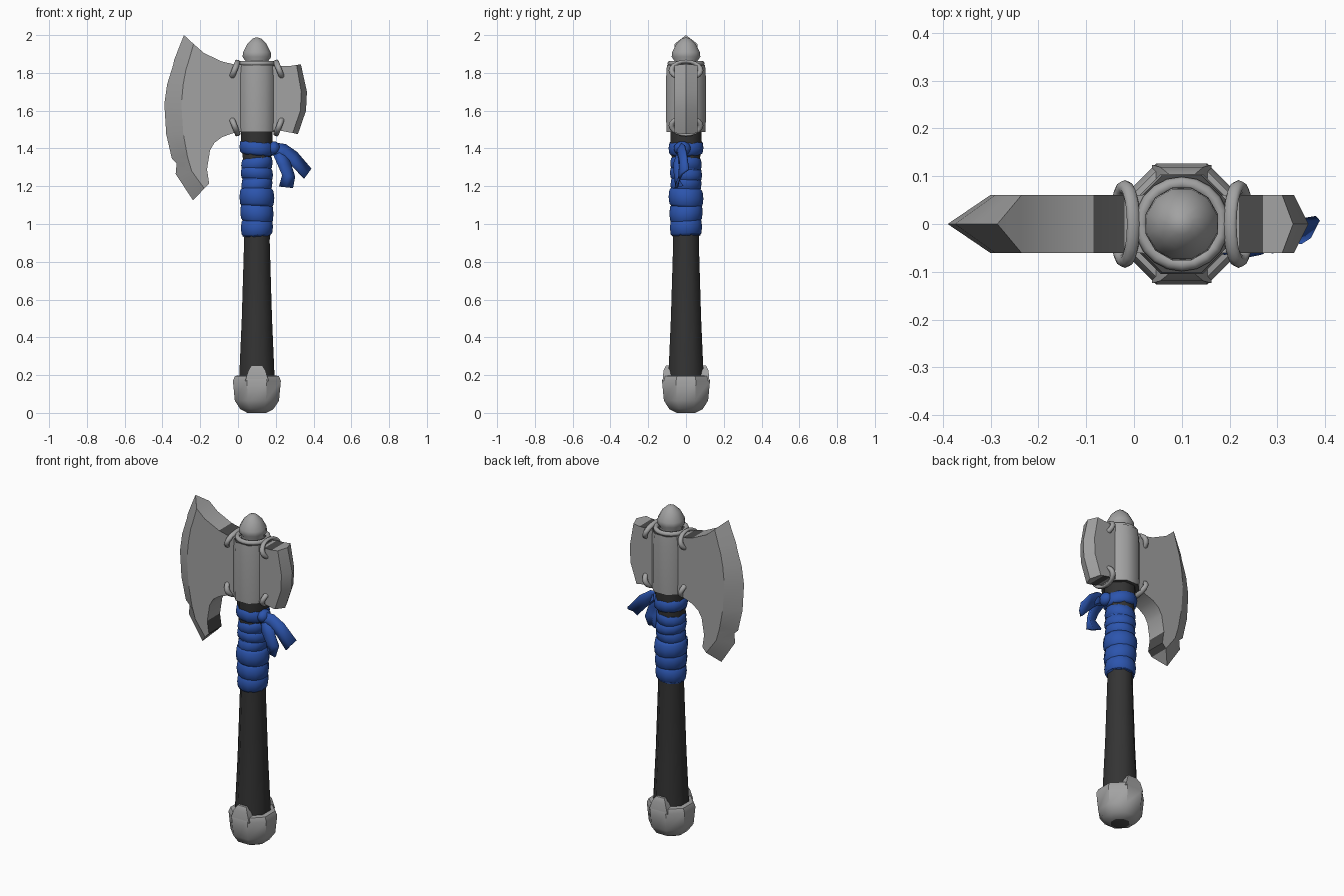
import bpy, bmesh, math
from mathutils import Vector

if "Cube" in bpy.data.objects:
    bpy.data.objects.remove(bpy.data.objects["Cube"])

AX = 0.1  # x of the handle axis


def mat(name, rgb):
    m = bpy.data.materials.new(name)
    m.diffuse_color = (*rgb, 1)
    m.use_nodes = True
    m.node_tree.nodes["Principled BSDF"].inputs["Base Color"].default_value = m.diffuse_color
    return m


STEEL = mat("steel_grey", (0.36, 0.36, 0.36))
SHADE = mat("dark_steel", (0.07, 0.07, 0.07))
GRIP = mat("grip_black", (0.034, 0.034, 0.034))
CLOTH = mat("cloth_blue", (0.025, 0.09, 0.42))


def smooth(ob, angle):
    bpy.ops.object.select_all(action='DESELECT')
    ob.select_set(True)
    bpy.context.view_layer.objects.active = ob
    bpy.ops.object.shade_smooth_by_angle(angle=math.radians(angle))


def finish(name, bm, mats, angle=35):
    bmesh.ops.recalc_face_normals(bm, faces=bm.faces)
    me = bpy.data.meshes.new(name)
    bm.to_mesh(me)
    bm.free()
    for m in mats:
        me.materials.append(m)
    ob = bpy.data.objects.new(name, me)
    bpy.context.collection.objects.link(ob)
    smooth(ob, angle)
    return ob


def lathe(name, profile, mats, sides=8, tilt=(0, 0), angle=35, rule=None):
    """Turn (radius to flat, z) pairs about the handle axis; tilt slopes the rings."""
    bm = bmesh.new()
    k = 1 / math.cos(math.pi / sides)
    rings = []
    for r, z in profile:
        ring = []
        for i in range(sides):
            a = (i + 0.5) * 2 * math.pi / sides
            x, y = r * k * math.cos(a), r * k * math.sin(a)
            ring.append(bm.verts.new((AX + x, y, z + tilt[0] * x + tilt[1] * y)))
        rings.append(ring)
    for a, b in zip(rings, rings[1:]):
        for i in range(sides):
            j = (i + 1) % sides
            bm.faces.new((a[i], a[j], b[j], b[i]))
    bm.faces.new(rings[0])
    bm.faces.new(rings[-1])
    if rule:
        for f in bm.faces:
            f.material_index = rule(f.calc_center_median())
    return finish(name, bm, mats, angle)


# Pommel with dark underside, and its raised front and back tabs
lathe("pommel", [(0.05, 0.0), (0.088, 0.02), (0.117, 0.065), (0.127, 0.17), (0.116, 0.195), (0.088, 0.2)],
      [STEEL, SHADE], angle=40, rule=lambda c: int(c.z < 0.005))
for side, label in ((-1, "front"), (1, "back")):
    bm = bmesh.new()
    vs = []
    for z, w, y0, y1 in ((0.17, 0.062, 0.08, 0.124), (0.225, 0.045, 0.08, 0.119), (0.252, 0.028, 0.08, 0.105)):
        vs.append([bm.verts.new((AX + sx * w, side * y, z))
                   for sx, y in ((-1, y0), (1, y0), (1, y1), (-1, y1))])
    for a, b in zip(vs, vs[1:]):
        for i in range(4):
            bm.faces.new((a[i], a[(i + 1) % 4], b[(i + 1) % 4], b[i]))
    bm.faces.new(vs[0])
    bm.faces.new(vs[-1])
    finish("pommel_tab_" + label, bm, [STEEL])

# Handle
lathe("handle", [(0.094, 0.18), (0.08, 0.5), (0.068, 0.9), (0.07, 1.3), (0.083, 1.44), (0.083, 1.52)],
      [GRIP], angle=50)

# Cloth wrap: overlapping bulged bands, each sloped differently
bands = [(0.935, 1.03, 0.083, 0.05, 0.03), (1.01, 1.11, 0.086, -0.08, 0.06), (1.09, 1.19, 0.09, -0.03, -0.06),
         (1.17, 1.25, 0.08, 0.1, 0.05), (1.23, 1.30, 0.083, -0.06, -0.08), (1.28, 1.355, 0.081, 0.1, -0.05),
         (1.365, 1.44, 0.09, -0.08, 0.02)]
for n, (z0, z1, r, tx, ty) in enumerate(bands):
    h = z1 - z0
    lathe(f"cloth_band_{n + 1}", [(r - 0.014, z0), (r - 0.002, z0 + 0.15 * h), (r + 0.002, z0 + 0.5 * h),
                                 (r - 0.002, z0 + 0.85 * h), (r - 0.014, z1)],
          [CLOTH], sides=12, tilt=(tx, ty), angle=60)
lathe("cloth_underlayer", [(0.076, 0.94), (0.076, 1.345)], [CLOTH], sides=12, tilt=(0.08, 0), angle=60)

# Knot and loose ribbon ends
bpy.ops.mesh.primitive_uv_sphere_add(segments=12, ring_count=8, radius=1, location=(0.19, -0.02, 1.40))
knot = bpy.context.object
knot.name = "cloth_knot"
knot.scale = (0.035, 0.045, 0.038)
knot.data.materials.append(CLOTH)
smooth(knot, 60)


def ribbon(name, upper, lower):
    bm = bmesh.new()
    rows = [(bm.verts.new(a), bm.verts.new([(p + q) / 2 - (0.012 if i == 1 else 0) for i, (p, q) in
                                            enumerate(zip(a, b))]), bm.verts.new(b))
            for a, b in zip(upper, lower)]
    for r, s in zip(rows, rows[1:]):
        for i in (0, 1):
            bm.faces.new((r[i], r[i + 1], s[i + 1], s[i]))
    ob = finish(name, bm, [CLOTH], 50)
    mod = ob.modifiers.new("thickness", 'SOLIDIFY')
    mod.thickness = 0.014
    mod.offset = 0


ribbon("ribbon_long", [(0.17, -0.03, 1.43), (0.25, -0.01, 1.42), (0.31, 0.0, 1.378), (0.385, 0.012, 1.29)],
       [(0.17, -0.04, 1.37), (0.235, -0.04, 1.355), (0.285, -0.03, 1.31), (0.35, -0.035, 1.24)])
ribbon("ribbon_short", [(0.24, -0.02, 1.40), (0.28, -0.04, 1.31), (0.30, -0.035, 1.25), (0.29, -0.055, 1.19)],
       [(0.18, -0.03, 1.38), (0.207, -0.06, 1.32), (0.235, -0.055, 1.26), (0.22, -0.02, 1.2)])

# Axe head plate: flat cheeks, square top and bottom walls, sharpened ends
T = 0.061
left_edge = [(-.238, 1.125), (-.33, 1.265), (-.325, 1.322), (-.35, 1.345), (-.38, 1.475), (-.39, 1.635),
             (-.375, 1.74), (-.344, 1.84), (-.337, 1.872), (-.286, 2.0)]
left_ridge = [(-.1785, 1.188), (-.245, 1.28), (-.26, 1.33), (-.268, 1.36), (-.29, 1.48), (-.3, 1.635),
              (-.29, 1.74), (-.275, 1.82), (-.262, 1.86), (-.235, 1.953)]
top = [(-.18, 1.905), (-.085, 1.86), (-.02, 1.845), (.22, 1.835), (.27, 1.836)]
right_ridge = [(.31, 1.842), (.335, 1.7), (.33, 1.6), (.29, 1.482)]
right_edge = [(.333, 1.845), (.365, 1.7), (.36, 1.6), (.317, 1.475)]
bottom = [(.27, 1.485), (.22, 1.495), (0, 1.49), (-.085, 1.46), (-.125, 1.43), (-.148, 1.39), (-.164, 1.29),
          (-.153, 1.215)]
bm = bmesh.new()
loop = left_ridge + top + right_ridge + bottom
front = [bm.verts.new((x, -T, z)) for x, z in loop]
back = [bm.verts.new((x, T, z)) for x, z in loop]
bm.faces.new(front)
bm.faces.new(back)
nl, nt, nr = len(left_ridge), len(top), len(right_ridge)
r0 = nl + nt
for start, edge in ((0, left_edge), (r0, right_edge)):
    ev = [bm.verts.new((x, 0, z)) for x, z in edge]
    n = len(ev)
    for skin in (front, back):
        for i in range(n - 1):
            bm.faces.new((skin[start + i], skin[start + i + 1], ev[i + 1], ev[i]))
    for i in (0, n - 1):
        bm.faces.new((front[start + i], ev[i], back[start + i]))
for i in range(len(loop)):
    j = (i + 1) % len(loop)
    if i < nl - 1 or r0 <= i < r0 + nr - 1:
        continue
    f = bm.faces.new((front[i], front[j], back[j], back[i]))
    c = f.calc_center_median()
    # darkened walls beside the rings and inside the lower horn
    if -.085 < c.x < -.02 and c.z > 1.8 or .22 < c.x < .27 or c.z < 1.27:
        f.material_index = 1
finish("axe_head", bm, [STEEL, SHADE], 32)

# Socket around the handle, collar and cap knob
lathe("head_socket", [(0.103, 1.488), (0.105, 1.55), (0.105, 1.78), (0.101, 1.842)], [STEEL, SHADE], angle=50,
      rule=lambda c: int(c.z > 1.84 or c.z < 1.49))
lathe("cap_knob", [(0.065, 1.83), (0.06, 1.862), (0.076, 1.885), (0.073, 1.91), (0.05, 1.955), (0.022, 1.982),
                   (0.006, 1.987)], [STEEL], sides=12, angle=60)


def torus(name, loc, major, minor, rot=0, scale=(1, 1, 1)):
    bpy.ops.mesh.primitive_torus_add(major_segments=20, minor_segments=8, major_radius=major,
                                     minor_radius=minor, location=loc, rotation=(0, rot, 0))
    ob = bpy.context.object
    ob.name = name
    ob.scale = scale
    ob.data.materials.append(STEEL)
    smooth(ob, 60)


torus("cap_collar", (AX, 0, 1.85), 0.085, 0.014)

# Four binding rings, threaded through the plate and leaning away from the socket
for sx, xs in ((-1, "left"), (1, "right")):
    for sz, zs in ((1, "upper"), (-1, "lower")):
        dx, dz = -sx * sz * 0.045, 0.115
        torus(f"ring_{zs}_{xs}", (AX + sx * 0.119, 0, 1.667 + sz * 0.146), 0.077, 0.015,
              math.atan2(-dz, dx), (0.65, 1, 1))
